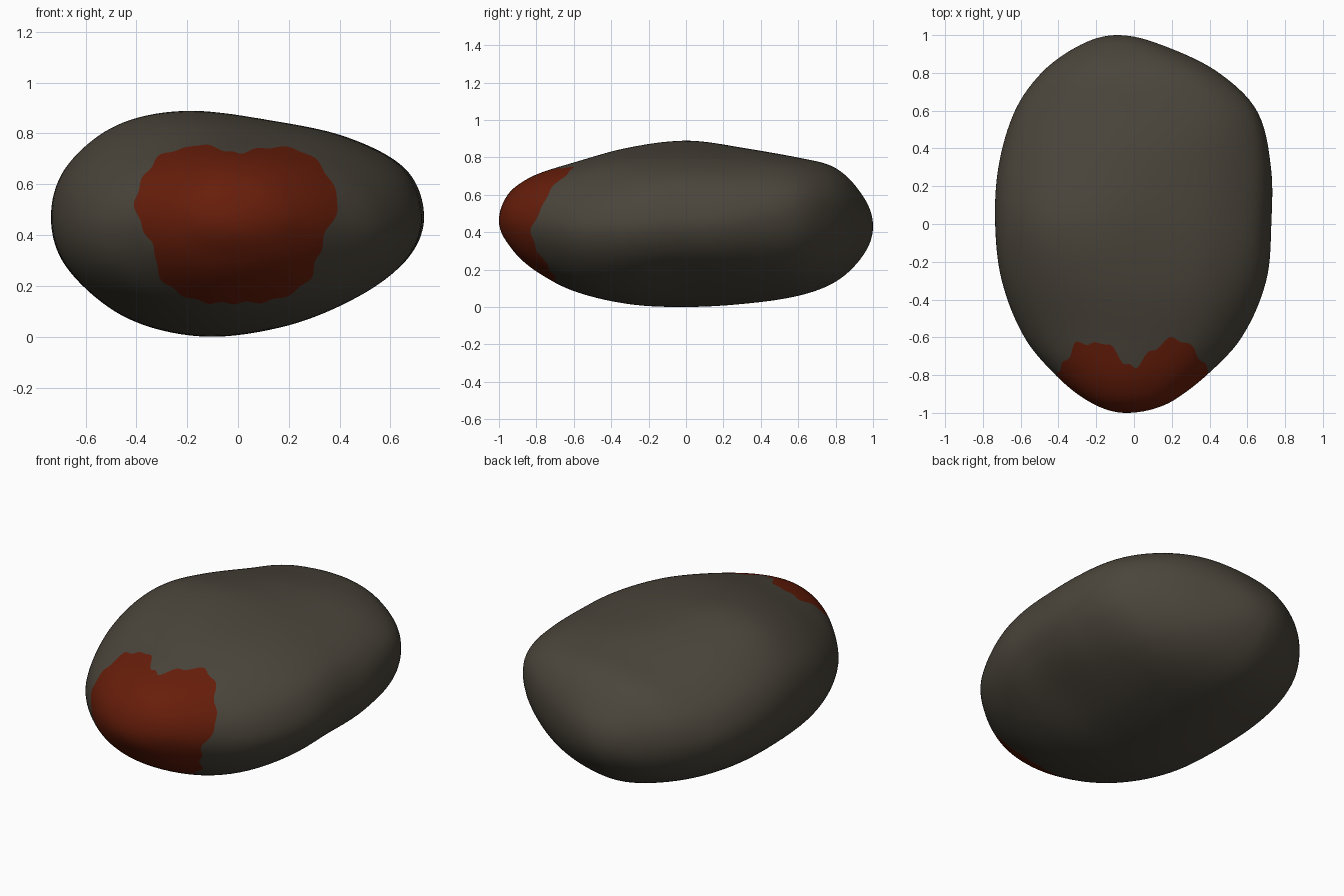
import bpy, bmesh, math

if "Cube" in bpy.data.objects:
    bpy.data.objects.remove(bpy.data.objects["Cube"])

# Stone outline at stations along y: y, left x, right x, bottom z, top z
STATIONS = [
    (-1.0, -.04, -.04, .46, .46), (-.95, -.22, .18, .335, .603), (-.9, -.30, .26, .272, .65),
    (-.8, -.415, .385, .19, .706), (-.6, -.58, .57, .085, .77), (-.3, -.70, .70, .014, .853),
    (0, -.735, .727, 0, .888), (.3, -.718, .725, .016, .855), (.6, -.63, .65, .06, .797),
    (.8, -.49, .45, .135, .74), (.95, -.28, .14, .28, .585), (1.0, -.09, -.09, .43, .43)]

# Normalised cross-sections (counter-clockwise from the right side)
FRONT = [(1, 0), (.9, .43), (.62, .79), (.22, .97), (-.22, .99), (-.62, .8), (-.9, .45),
         (-1, 0), (-.9, -.45), (-.62, -.8), (-.2, -.99), (.25, -.96), (.63, -.76), (.9, -.4)]
MID = [(1, .05), (.9, .48), (.6, .76), (.2, .91), (-.27, 1), (-.65, .87), (-.92, .5),
       (-1, .05), (-.91, -.4), (-.6, -.83), (-.18, -1), (.27, -.9), (.66, -.62), (.91, -.32)]
BACK = [(1, .22), (.93, .58), (.67, .87), (.27, 1), (-.25, .96), (-.62, .79), (-.9, .44),
        (-1, 0), (-.9, -.45), (-.62, -.8), (-.18, -1), (.3, -.9), (.68, -.63), (.92, -.22)]

# Painted patch outline as seen from the front (x, z)
PATCH = [(.395, .51), (.37, .6), (.32, .68), (.25, .73), (.1, .742), (0, .722), (-.08, .74),
         (-.15, .757), (-.2, .742), (-.3, .715), (-.35, .66), (-.38, .61), (-.405, .52),
         (-.36, .4), (-.325, .33), (-.31, .24), (-.2, .155), (0, .132), (.2, .165),
         (.28, .225), (.31, .3), (.35, .42)]
PCX, PCZ = -.04, .46


def spline(ts, vs, t):
    """Smooth interpolation through (ts, vs)."""
    def slope(i):
        a, b = max(i - 1, 0), min(i + 1, len(ts) - 1)
        return (vs[b] - vs[a]) / (ts[b] - ts[a])
    i = 0
    while i < len(ts) - 2 and t > ts[i + 1]:
        i += 1
    h = ts[i + 1] - ts[i]
    s = (t - ts[i]) / h
    return ((2*s**3 - 3*s*s + 1) * vs[i] + (s**3 - 2*s*s + s) * h * slope(i)
            + (3*s*s - 2*s**3) * vs[i + 1] + (s**3 - s*s) * h * slope(i + 1))


def section(points, u):
    """Point on a closed cross-section, u in 0..1."""
    n = len(points)
    i, s = int(u * n), u * n - int(u * n)
    p0, p1, p2, p3 = (points[(i + k) % n] for k in (-1, 0, 1, 2))
    return [0.5 * (2*b + (c - a)*s + (2*a - 5*b + 4*c - d)*s*s + (3*b - a - 3*c + d)*s**3)
            for a, b, c, d in zip(p0, p1, p2, p3)]


def smooth(t):
    t = min(max(t, 0), 1)
    return t * t * (3 - 2 * t)


PHIS = [math.acos(-s[0]) for s in STATIONS]
COLS = list(zip(*STATIONS))


def surface(phi, shapes):
    y = -math.cos(phi)
    xl, xr, zb, zt = (spline(PHIS, COLS[k], phi) for k in (1, 2, 3, 4))
    f, m, b = shapes
    w = smooth(y / .7) if y > 0 else smooth(-y / .65)
    end = b if y > 0 else f
    px, pz = (m[k] * (1 - w) + end[k] * w for k in (0, 1))
    return ((xl + xr) / 2 + px * (xr - xl) / 2, y, (zb + zt) / 2 + pz * (zt - zb) / 2)


# Patch outline in polar form, padded so that it wraps round
polar = sorted((math.atan2(z - PCZ, x - PCX), math.hypot(x - PCX, z - PCZ)) for x, z in PATCH)
polar = ([(a - math.tau, r) for a, r in polar[-3:]] + polar
         + [(a + math.tau, r) for a, r in polar[:3]])
PA, PR = zip(*polar)


def in_patch(p):
    a = math.atan2(p[2] - PCZ, p[0] - PCX)
    edge = spline(PA, PR, a) + .005 * math.cos(21 * a)
    return math.hypot(p[0] - PCX, p[2] - PCZ) < edge


def patch_edge(shapes):
    lo, hi = .02, 1.4
    for _ in range(24):
        mid = (lo + hi) / 2
        lo, hi = (mid, hi) if in_patch(surface(mid, shapes)) else (lo, mid)
    return lo


def material(name, rgb):
    mat = bpy.data.materials.new(name)
    mat.diffuse_color = (*rgb, 1)
    mat.use_nodes = True
    mat.node_tree.nodes["Principled BSDF"].inputs["Base Color"].default_value = mat.diffuse_color
    return mat


# Stone: rings run from the front pole to the back pole; one ring follows the patch edge
AROUND, INNER, OUTER = 210, 14, 56
bm = bmesh.new()
columns = []
for j in range(AROUND):
    shapes = [section(s, j / AROUND) for s in (FRONT, MID, BACK)]
    edge = patch_edge(shapes)
    phis = [edge * k / INNER for k in range(1, INNER + 1)]
    phis += [edge + (math.pi - edge) * k / OUTER for k in range(1, OUTER)]
    columns.append([bm.verts.new(surface(p, shapes)) for p in phis])
front_pole = bm.verts.new((-.04, -1, .46))
back_pole = bm.verts.new((-.09, 1, .43))
for j in range(AROUND):
    a, b = columns[j], columns[(j + 1) % AROUND]
    bm.faces.new((front_pole, a[0], b[0])).material_index = 1
    for k in range(len(a) - 1):
        face = bm.faces.new((a[k], a[k + 1], b[k + 1], b[k]))
        face.material_index = 1 if k < INNER - 1 else 0
    bm.faces.new((a[-1], back_pole, b[-1]))
bmesh.ops.recalc_face_normals(bm, faces=bm.faces)
low = min(v.co.z for v in bm.verts)
for v in bm.verts:
    v.co.z -= low
for face in bm.faces:
    face.smooth = True

mesh = bpy.data.meshes.new("stone")
bm.to_mesh(mesh)
bm.free()
mesh.materials.append(material("grey brown stone", (.07, .06, .044)))
mesh.materials.append(material("rust red paint", (.135, .0125, .003)))
stone = bpy.data.objects.new("stone", mesh)
bpy.context.collection.objects.link(stone)
